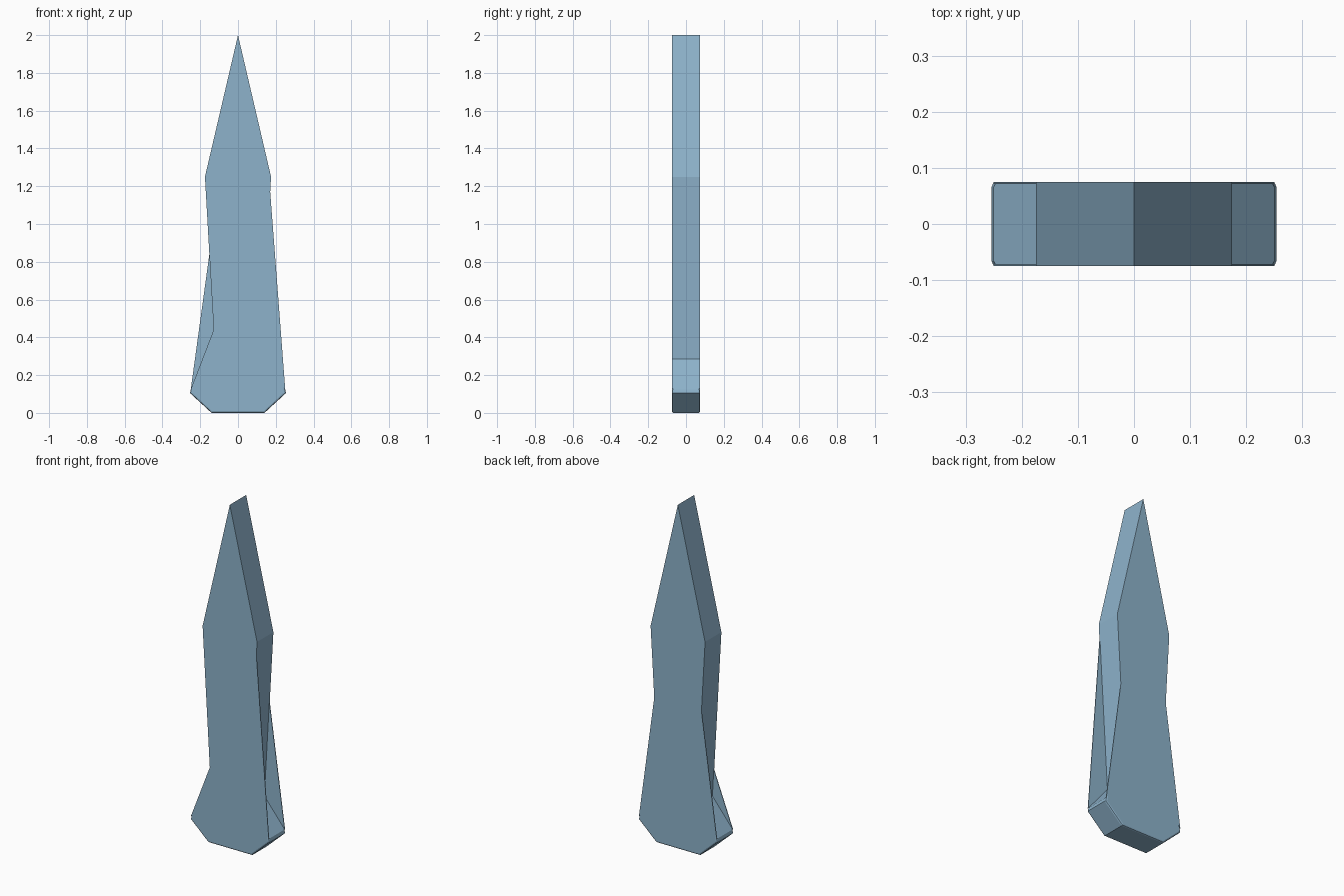
import bpy
import bmesh

cube = bpy.data.objects.get("Cube")
if cube:
    bpy.data.objects.remove(cube, do_unlink=True)

# Single flat colour
mat = bpy.data.materials.new("dusty_blue")
mat.use_nodes = True
blue = (0.27, 0.45, 0.60, 1.0)
mat.diffuse_color = blue
mat.node_tree.nodes["Principled BSDF"].inputs["Base Color"].default_value = blue

HALF = 0.075     # half of the total thickness
SKIN = 0.004     # thickness of the side flanges
TIP = (0, 2)
SHOULDER = (0.175, 1.25)
WAIST = (0.12, 0.285)
FLARE = (0.25, 0.125)
CORNER = (0.254, 0.105)
FOOT = (0.14, 0)


def prism(name, profile, y0, y1):
    """Extrude an x-z outline from y0 to y1."""
    bm = bmesh.new()
    face = bm.faces.new([bm.verts.new((x, y0, z)) for x, z in profile])
    grown = bmesh.ops.extrude_face_region(bm, geom=[face])["geom"]
    for v in grown:
        if isinstance(v, bmesh.types.BMVert):
            v.co.y = y1
    bmesh.ops.recalc_face_normals(bm, faces=bm.faces)
    mesh = bpy.data.meshes.new(name)
    bm.to_mesh(mesh)
    bm.free()
    mesh.materials.append(mat)
    obj = bpy.data.objects.new(name, mesh)
    bpy.context.collection.objects.link(obj)
    return obj


def on_waist(z):
    """Point on the straight line from shoulder to waist."""
    t = (SHOULDER[1] - z) / (SHOULDER[1] - WAIST[1])
    return (SHOULDER[0] + t * (WAIST[0] - SHOULDER[0]), z)


# Blade core: pointed top, narrowing waist and flared foot
half = [SHOULDER, WAIST, FLARE, CORNER, FOOT]
outline = [TIP] + half + [(-x, z) for x, z in reversed(half)]
core = prism("blade_core", outline, -HALF, HALF)

# Soften only the rims around the foot
bm = bmesh.new()
bm.from_mesh(core.data)
rims = [e for e in bm.edges
        if all(v.co.z < FLARE[1] + 0.01 for v in e.verts)
        and abs(e.verts[0].co.y - e.verts[1].co.y) < 0.01]
bmesh.ops.bevel(bm, geom=rims, offset=0.009, segments=2, profile=0.5,
                affect='EDGES')
bm.to_mesh(core.data)
bm.free()

# Thin flanges bridging the waist on the front and back faces
for name, side, front, top in (
        ("front_left_flange", 1, -1, 1.17),
        ("front_right_flange", -1, -1, 0.44),
        ("back_left_flange", 1, 1, 0.84),
        ("back_right_flange", -1, 1, 0.84)):
    web = [on_waist(top), FLARE, WAIST]
    prism(name, [(side * x, z) for x, z in web],
          front * (HALF - SKIN), front * HALF)
